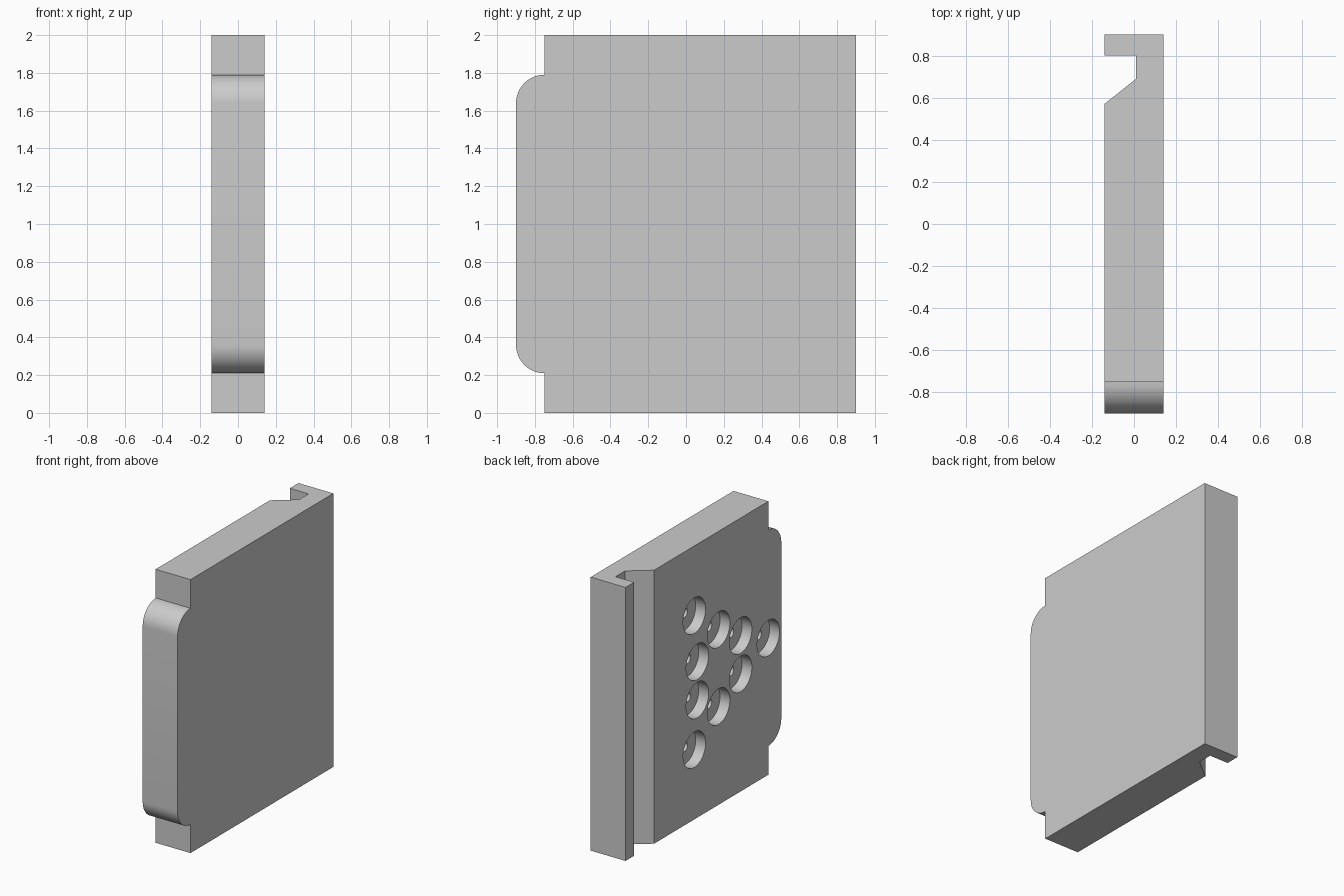
import bpy, bmesh
from math import sin, cos, pi
from mathutils import Matrix, Vector

cube = bpy.data.objects.get("Cube")
if cube:
    bpy.data.objects.remove(cube, do_unlink=True)

HALF = 0.141            # half thickness in x
BACK, SHOULDER, FRONT = 0.9, -0.75, -0.9
HEIGHT, NOTCH, RADIUS = 2.0, 0.21, 0.15

grey = bpy.data.materials.new("plain grey")
grey.use_nodes = True
grey.diffuse_color = (0.6, 0.6, 0.6, 1)
grey.node_tree.nodes["Principled BSDF"].inputs["Base Color"].default_value = (0.6, 0.6, 0.6, 1)


def finish(name, bm):
    bmesh.ops.recalc_face_normals(bm, faces=bm.faces)
    mesh = bpy.data.meshes.new(name)
    bm.to_mesh(mesh)
    bm.free()
    mesh.materials.append(grey)
    obj = bpy.data.objects.new(name, mesh)
    bpy.context.collection.objects.link(obj)
    return obj


def prism(name, points, direction):
    bm = bmesh.new()
    face = bm.faces.new([bm.verts.new(p) for p in points])
    new = bmesh.ops.extrude_face_region(bm, geom=[face])["geom"]
    verts = [v for v in new if isinstance(v, bmesh.types.BMVert)]
    bmesh.ops.translate(bm, verts=verts, vec=Vector(direction))
    return finish(name, bm)


def drill_set(name, centres, radius, depth, sides):
    # Cylinders along x that enter through the -x face
    bm = bmesh.new()
    length = depth + 0.05
    x = -HALF - 0.05 + length / 2
    for y, z in centres:
        bmesh.ops.create_cone(
            bm, cap_ends=True, segments=sides, radius1=radius, radius2=radius, depth=length,
            matrix=Matrix.Translation((x, y, z)) @ Matrix.Rotation(pi / 2, 4, "Y"))
    return finish(name, bm)


def cut(target, cutter):
    cutter.hide_render = True
    mod = target.modifiers.new("cut", "BOOLEAN")
    mod.operation, mod.solver, mod.object = "DIFFERENCE", "EXACT", cutter
    bpy.context.view_layer.objects.active = target
    bpy.ops.object.modifier_apply(modifier=mod.name)
    bpy.data.objects.remove(cutter, do_unlink=True)


# Panel outline with the rounded front tab
arc = [(SHOULDER - RADIUS * sin(a), NOTCH + RADIUS * (1 - cos(a)))
       for a in (i * pi / 24 for i in range(13))]
lower = [(BACK, 0), (SHOULDER, 0)] + arc
outline = lower + [(y, HEIGHT - z) for y, z in reversed(lower)]
panel = prism("panel", [(-HALF, y, z) for y, z in outline], (2 * HALF, 0, 0))

# Full-height grip channel with one sloping wall
channel = [(-0.2, 0.8), (0.01, 0.8), (0.01, 0.69), (-HALF, 0.57), (-0.2, 0.523)]
cut(panel, prism("channel_cutter", [(x, y, -0.1) for x, y in channel], (0, 0, HEIGHT + 0.2)))

# Round pockets mirrored about mid height, each with a small central bore
upper = [(0.105, 0.49), (-0.176, 0.282), (-0.43, 0.14), (0.07, 0.14)]
centres = [(y, 1 + s * z) for y, z in upper for s in (1, -1)] + [(-0.75, 1)]
cut(panel, drill_set("pocket_cutter", centres, 0.13, 0.08, 48))
cut(panel, drill_set("bore_cutter", centres, 0.035, 0.18, 24))

bpy.ops.object.select_all(action="DESELECT")
panel.select_set(True)
bpy.context.view_layer.objects.active = panel
bpy.ops.object.shade_smooth_by_angle()
